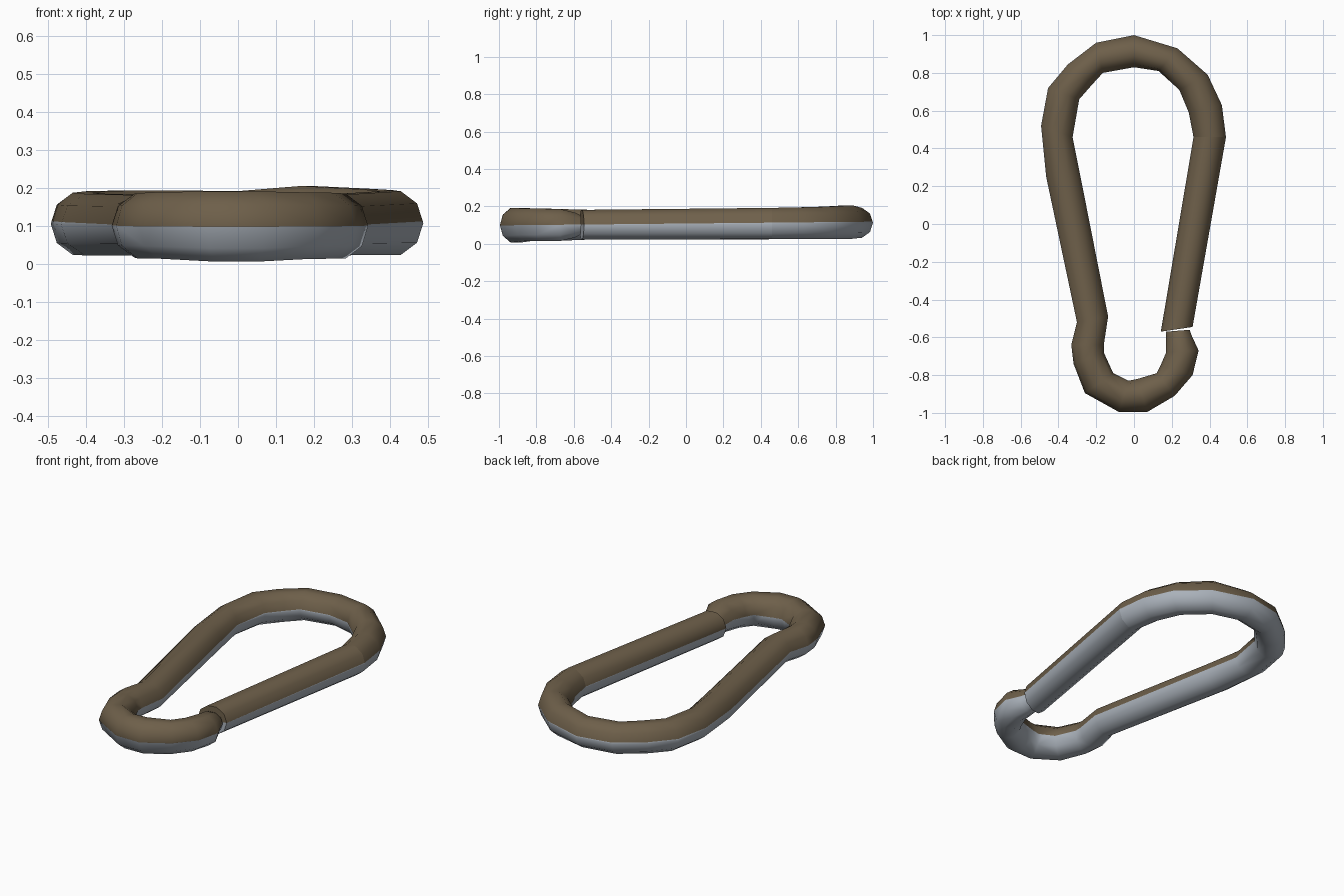
import bpy, bmesh, math
from mathutils import Vector

if "Cube" in bpy.data.objects:
    bpy.data.objects.remove(bpy.data.objects["Cube"])

SIDES = 10


def material(name, col):
    m = bpy.data.materials.new(name)
    m.diffuse_color = (*col, 1)
    m.use_nodes = True
    m.node_tree.nodes["Principled BSDF"].inputs["Base Color"].default_value = m.diffuse_color
    return m


BROWN = material("brown_top", (0.155, 0.115, 0.068))
GREY = material("grey_underside", (0.40, 0.44, 0.49))


def tube(name, stations):
    """Loft a round bar through stations: inner x, y, outer x, y, centre z, half height."""
    bm = bmesh.new()
    rings = []
    for ix, iy, ox, oy, z, h in stations:
        inner, outer = Vector((ix, iy, z)), Vector((ox, oy, z))
        mid, half = (inner + outer) / 2, (outer - inner) / 2
        rings.append([bm.verts.new(mid + half * math.cos(a) + Vector((0, 0, h * math.sin(a))))
                      for a in (2 * math.pi * k / SIDES for k in range(SIDES))])
    for a, b in zip(rings, rings[1:]):
        for k in range(SIDES):
            n = (k + 1) % SIDES
            bm.faces.new((a[k], a[n], b[n], b[k]))
    bm.faces.new(rings[0])
    bm.faces.new(rings[-1])
    # cut along the colour line, brown above and grey below
    co, no = Vector((0, 0, 0.108)), Vector((0, -0.01, 1)).normalized()
    bmesh.ops.bisect_plane(bm, geom=bm.verts[:] + bm.edges[:] + bm.faces[:],
                           dist=0.0005, plane_co=co, plane_no=no)
    bmesh.ops.recalc_face_normals(bm, faces=bm.faces[:])
    for f in bm.faces:
        f.material_index = 0 if (f.calc_center_median() - co).dot(no) > 0 else 1
    me = bpy.data.meshes.new(name)
    bm.to_mesh(me)
    bm.free()
    me.materials.append(BROWN)
    me.materials.append(GREY)
    ob = bpy.data.objects.new(name, me)
    bpy.context.collection.objects.link(ob)
    bpy.ops.object.select_all(action='DESELECT')
    ob.select_set(True)
    bpy.context.view_layer.objects.active = ob
    bpy.ops.object.shade_smooth_by_angle(angle=math.radians(62))


# hook frame: nose, bottom bend, spine, top bend
hinge = (0.315, 0.46, 0.487, 0.46, 0.108, 0.088)
tube("frame", [
    (0.17, -0.57, 0.295, -0.56, 0.100, 0.055),
    (0.17, -0.60, 0.305, -0.59, 0.100, 0.070),
    (0.17, -0.68, 0.342, -0.67, 0.100, 0.090),
    (0.14, -0.75, 0.31, -0.80, 0.101, 0.091),
    (0.12, -0.79, 0.215, -0.91, 0.101, 0.092),
    (0.02, -0.82, 0.07, -0.995, 0.099, 0.097),
    (-0.03, -0.83, -0.08, -0.995, 0.099, 0.097),
    (-0.11, -0.79, -0.26, -0.895, 0.102, 0.092),
    (-0.16, -0.68, -0.32, -0.74, 0.101, 0.090),
    (-0.16, -0.64, -0.332, -0.64, 0.101, 0.088),
    (-0.137, -0.49, -0.302, -0.52, 0.102, 0.083),
    (-0.285, 0.26, -0.465, 0.25, 0.104, 0.085),
    (-0.325, 0.46, -0.492, 0.52, 0.106, 0.086),
    (-0.29, 0.66, -0.455, 0.72, 0.108, 0.088),
    (-0.22, 0.74, -0.35, 0.845, 0.110, 0.088),
    (-0.165, 0.80, -0.20, 0.96, 0.112, 0.086),
    (0.00, 0.83, 0.00, 1.00, 0.112, 0.084),
    (0.13, 0.81, 0.23, 0.93, 0.116, 0.094),
    (0.24, 0.71, 0.39, 0.79, 0.112, 0.091),
    (0.29, 0.59, 0.465, 0.63, 0.110, 0.089),
    hinge])

# straight gate bar
tube("gate", [hinge, (0.142, -0.57, 0.31, -0.545, 0.102, 0.083)])
